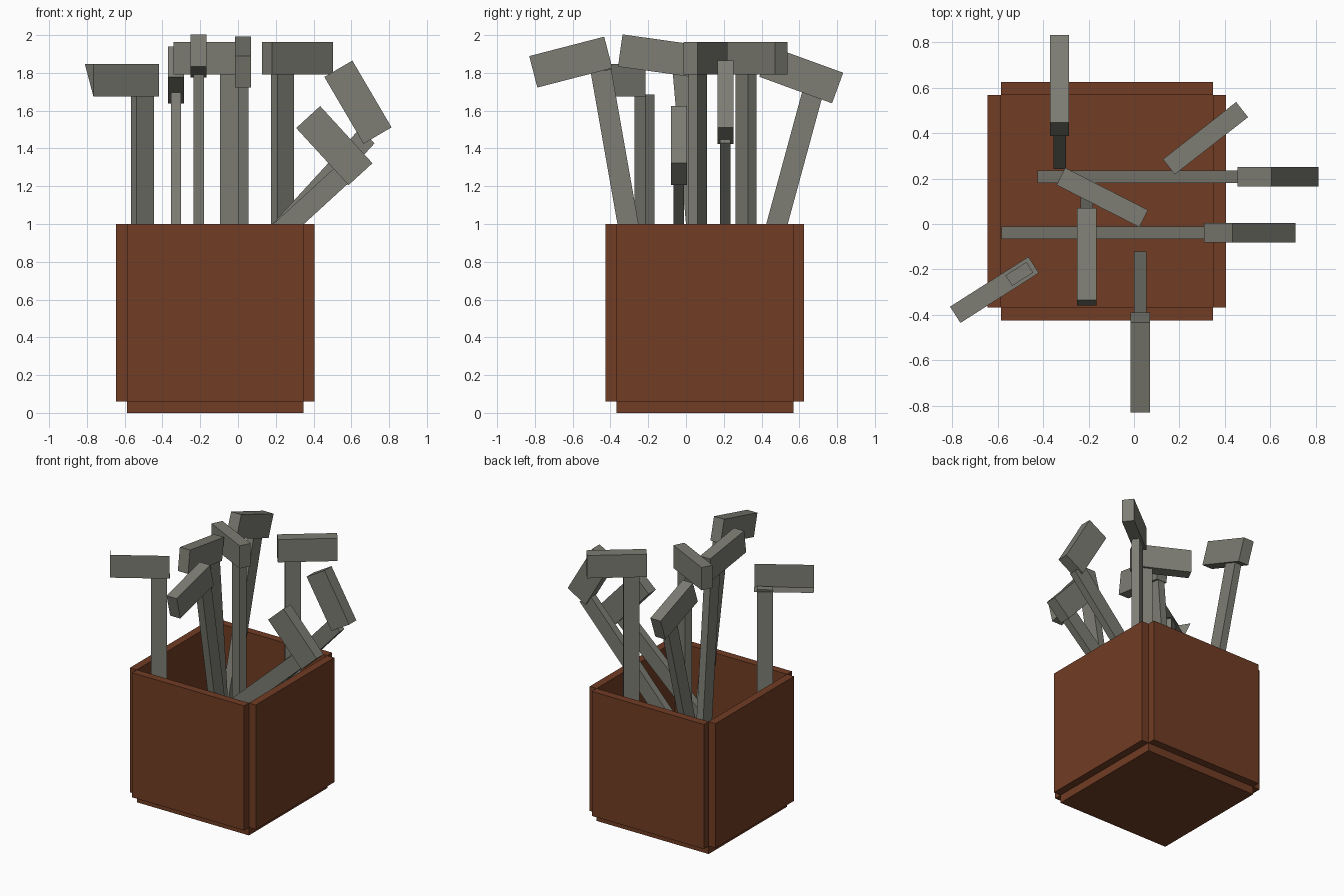
import bpy, bmesh
from math import radians
from mathutils import Matrix, Vector

if "Cube" in bpy.data.objects:
    bpy.data.objects.remove(bpy.data.objects["Cube"])


def material(name, rgb):
    m = bpy.data.materials.new(name)
    m.diffuse_color = (*rgb, 1)
    m.use_nodes = True
    m.node_tree.nodes["Principled BSDF"].inputs["Base Color"].default_value = m.diffuse_color
    return m


BROWN = material("brown wood", (0.165, 0.046, 0.018))
GREY = material("warm grey", (0.205, 0.205, 0.175))
HEAD = (0.41, 0.085, 0.172)
HANDLE = (0.11, 0.055, 1.58)


def finish(name, bm, mat):
    mesh = bpy.data.meshes.new(name)
    bm.to_mesh(mesh)
    bm.free()
    mesh.materials.append(mat)
    obj = bpy.data.objects.new(name, mesh)
    bpy.context.collection.objects.link(obj)


def box(name, size, frame, mat):
    bm = bmesh.new()
    bmesh.ops.create_cube(bm, size=1, matrix=frame @ Matrix.Diagonal((*size, 1)))
    finish(name, bm, mat)


def box_between(name, lo, hi, mat):
    lo, hi = Vector(lo), Vector(hi)
    box(name, hi - lo, Matrix.Translation((lo + hi) / 2), mat)


def open_head(name, frame):
    # Unfinished head: only the front, the bottom and half of one end
    x, y, z = (s / 2 for s in HEAD)
    bm = bmesh.new()
    fbl, fbr, ftl, ftr, bbl, bbr, btl = [bm.verts.new(frame @ Vector(p)) for p in (
        (-x, -y, -z), (x, -y, -z), (-x, -y, z), (x, -y, z),
        (-x, y, -z), (x, y, -z), (-x, y, z))]
    bm.faces.new((fbl, fbr, ftr, ftl))
    bm.faces.new((fbl, bbl, bbr, fbr))
    bm.faces.new((fbl, ftl, btl))
    finish(name, bm, GREY)


def hammer(label, origin, yaw, head, head_angle, top, tilt, is_open=False):
    # Head and handle lie in an upright plane turned by yaw, placed by (along, height)
    plane = Matrix.Translation((*origin, 0)) @ Matrix.Rotation(radians(yaw), 4, 'Z')
    frame = (plane @ Matrix.Translation((head[0], 0, head[1]))
             @ Matrix.Rotation(radians(-head_angle), 4, 'Y'))
    if is_open:
        open_head(label + "_head", frame)
    else:
        box(label + "_head", HEAD, frame, GREY)
    frame = (plane @ Matrix.Translation((top[0], 0, top[1]))
             @ Matrix.Rotation(radians(tilt), 4, 'Y')
             @ Matrix.Translation((0, 0, -HANDLE[2] / 2)))
    box(label + "_handle", HANDLE, frame, GREY)


# Crate: floor plate and four walls standing outside its edges
X0, X1, Y0, Y1, T = -0.587, 0.348, -0.367, 0.568, 0.058
box_between("crate_floor", (X0, Y0, 0), (X1, Y1, 0.06), BROWN)
box_between("crate_front_wall", (X0, Y0 - T, 0.06), (X1, Y0, 1), BROWN)
box_between("crate_back_wall", (X0, Y1, 0.06), (X1, Y1 + T, 1), BROWN)
box_between("crate_left_wall", (X0 - T, Y0, 0.06), (X0, Y1, 1), BROWN)
box_between("crate_right_wall", (X1, Y0, 0.06), (X1 + T, Y1, 1), BROWN)

# Hammers leaning to the back and the front
hammer("back_hammer", (-0.328, 0), 90, (0.61, 1.79), -20, (0.71, 1.84), 15.2)
hammer("tall_hammer", (-0.208, 0), 90, (-0.145, 1.89), -8, (-0.015, 1.80), -5)
hammer("front_hammer", (0.027, 0), 90, (-0.61, 1.857), 14.5, (-0.45, 1.81), -10)

# Hammers leaning to the right
hammer("right_back_hammer", (0, 0.208), 0, (0.635, 1.645), -59.6, (0.683, 1.465), 42.5)
hammer("right_front_hammer", (0, -0.038), 0, (0.51, 1.415), -47.5, (0.617, 1.32), 47.5)

# Upright hammers
hammer("middle_hammer", (-0.14, 0.117), -27, (0, 1.878), 0, (0.12, 1.80), 0)
hammer("corner_hammer", (0.315, 0.378), 38, (0, 1.878), 0, (-0.10, 1.80), 0)
hammer("left_hammer", (-0.615, -0.29), 32.5, (0, 1.76), 0, (0.13, 1.685), 0, True)
